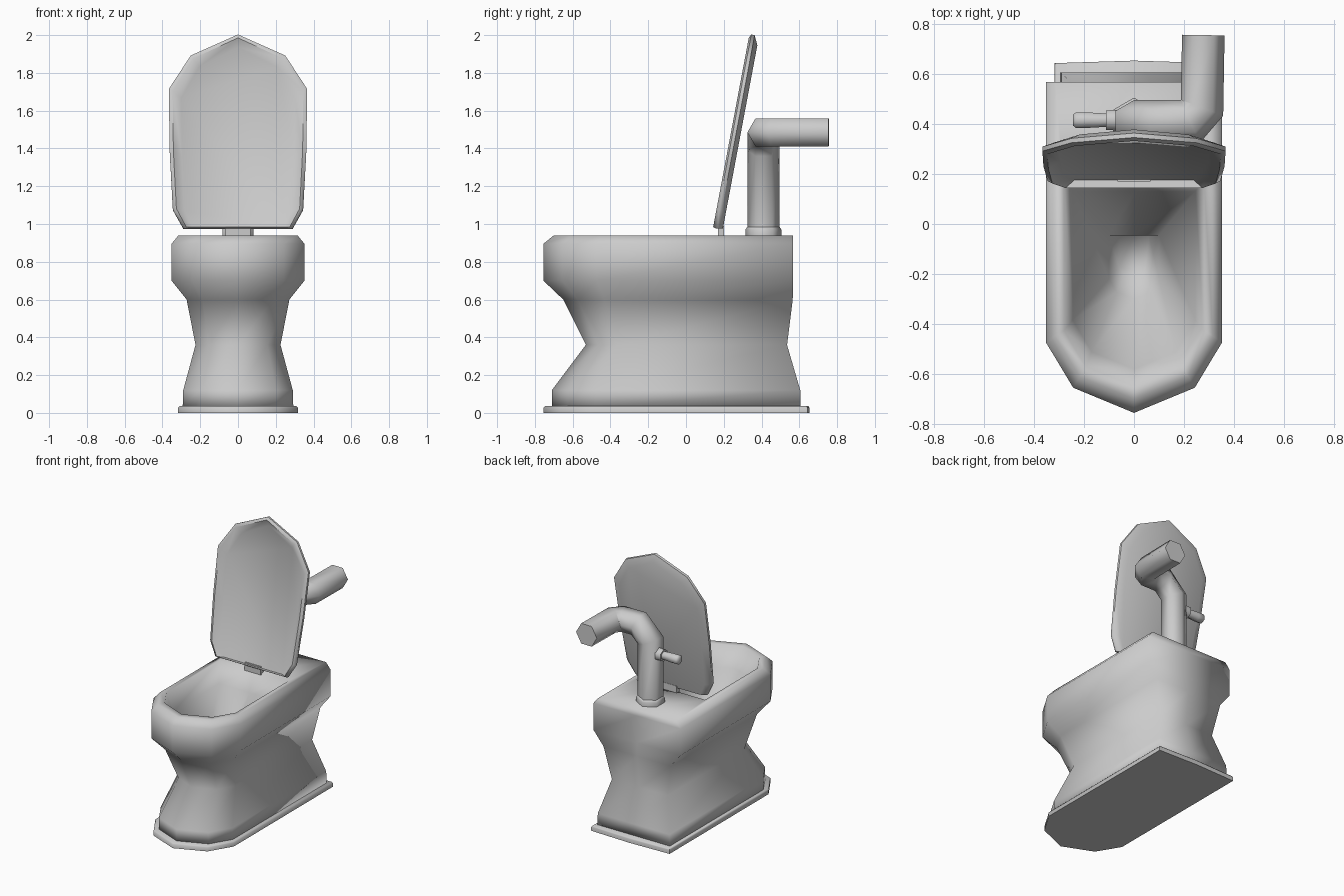
import bpy, bmesh, math
from mathutils import Vector

if "Cube" in bpy.data.objects:
    bpy.data.objects.remove(bpy.data.objects["Cube"])


def loft(name, rings, angle):
    """Skin a list of equal-length point rings, cap both ends, smooth by angle."""
    bm = bmesh.new()
    vs = [[bm.verts.new(p) for p in r] for r in rings]
    n = len(vs[0])
    for a, b in zip(vs, vs[1:]):
        for i in range(n):
            j = (i + 1) % n
            bm.faces.new((a[i], a[j], b[j], b[i]))
    bm.faces.new(vs[0][::-1])
    bm.faces.new(vs[-1])
    bmesh.ops.recalc_face_normals(bm, faces=bm.faces)
    me = bpy.data.meshes.new(name)
    bm.to_mesh(me)
    bm.free()
    ob = bpy.data.objects.new(name, me)
    bpy.context.collection.objects.link(ob)
    bpy.ops.object.select_all(action='DESELECT')
    ob.select_set(True)
    bpy.context.view_layer.objects.active = ob
    bpy.ops.object.shade_smooth_by_angle(angle=math.radians(angle))
    return ob


def plan(z, hw, yf, yb, bulge=0.0):
    """Horizontal outline: pointed faceted front, square back."""
    s = hw / 0.35
    half = [(0.69 * hw, yf + 0.10 * s), (hw, yf + 0.28 * s), (hw, yb)]
    pts = [(0, yf)] + half + [(0, yb + bulge)] + [(-x, y) for x, y in half[::-1]]
    return [Vector((x, y, z)) for x, y in pts]


# Floor plate
loft("base_plate", [plan(0, 0.317, -0.755, 0.643, 0.01),
                    plan(0.028, 0.317, -0.755, 0.643, 0.01),
                    plan(0.036, 0.31, -0.745, 0.638, 0.01)], 60)

# Pedestal and bowl: outside going up, over the rim, down to the drain
loft("bowl", [plan(*r) for r in [
    (0.03, 0.293, -0.71, 0.605),
    (0.12, 0.290, -0.71, 0.605),
    (0.36, 0.225, -0.53, 0.535),
    (0.60, 0.272, -0.65, 0.565),
    (0.70, 0.352, -0.755, 0.567),
    (0.895, 0.352, -0.755, 0.567),
    (0.94, 0.315, -0.70, 0.567),
    (0.94, 0.28, -0.65, 0.18),
    (0.80, 0.245, -0.58, 0.13),
    (0.50, 0.10, -0.30, -0.045),
    (0.42, 0.06, -0.22, -0.045)]], 95)

# Raised lid: forward-facing rim around a shallow panel, leaning back
TILT = 0.186
LID = [(0.25, 0.93), (0.366, 0.75), (0.362, 0.42), (0.345, 0.10), (0.29, 0.0)]


def lid_ring(w, inset, bottom):
    k, top = 1 - inset / 0.366, 1.043
    pts = [(0, top)] + LID + [(-x, v) for x, v in LID[::-1]]
    out = []
    for x, v in pts:
        v = bottom + v * (top - inset - bottom) / top
        out.append(Vector((x * k,
                           0.143 + v * math.sin(TILT) + w * math.cos(TILT),
                           0.980 + v * math.cos(TILT) - w * math.sin(TILT))))
    return out


loft("lid", [lid_ring(0.032, 0.065, 0.005), lid_ring(0.0, 0.02, 0.005),
             lid_ring(0.010, 0.0, 0.0), lid_ring(0.028, 0.0, 0.0),
             lid_ring(0.052, 0.05, 0.005)], 60)

# Hinge block
loft("hinge", [[Vector((x, y, z)) for x, y in
                ((-0.065, 0.17), (0.065, 0.17), (0.065, 0.20), (-0.065, 0.20))]
               for z in (0.93, 0.99)], 30)


def sweep(name, path, r, start):
    """Six-sided mitred tube along a path; start is the first corner direction."""
    path = [Vector(p) for p in path]
    dirs = [(b - a).normalized() for a, b in zip(path, path[1:])]
    u = Vector(start)
    v = dirs[0].cross(u)
    ring = [path[0] + r * (math.cos(k * math.pi / 3) * u + math.sin(k * math.pi / 3) * v)
            for k in range(6)]
    rings = [ring]
    for i, d in enumerate(dirs):
        nxt = dirs[min(i + 1, len(dirs) - 1)]
        n = (d + nxt).normalized()
        ring = [p + d * ((path[i + 1] - p).dot(n) / d.dot(n)) for p in ring]
        rings.append(ring)
    return loft(name, rings, 65)


# Flush pipe: up, sideways, then out of the back
sweep("flush_pipe", [(0, 0.41, 0.93), (0, 0.41, 1.39), (0.095, 0.41, 1.485),
                     (0.225, 0.41, 1.485), (0.272, 0.465, 1.485),
                     (0.277, 0.755, 1.485)], 0.085, (0, 1, 0))


def turned(name, axis, centre, profile):
    """Six-sided turned part from (position along axis, radius) pairs."""
    rings = []
    for t, r in profile:
        ring = []
        for k in range(6):
            c, s = r * math.cos(k * math.pi / 3), r * math.sin(k * math.pi / 3)
            off = Vector((s, c, t)) if axis == 'z' else Vector((t, s, c))
            ring.append(Vector(centre) + off)
        rings.append(ring)
    return loft(name, rings, 65)


# Pipe collar, handle boss and handle
turned("pipe_collar", 'z', (0, 0.41, 0), [(0.935, 0.095), (0.97, 0.095), (0.985, 0.086)])
turned("handle_boss", 'x', (0, 0.415, 1.31), [(-0.112, 0.045), (-0.075, 0.047), (-0.05, 0.047)])
turned("handle", 'x', (0, 0.415, 1.31),
       [(-0.243, 0.026), (-0.232, 0.036), (-0.19, 0.036), (-0.10, 0.03)])
